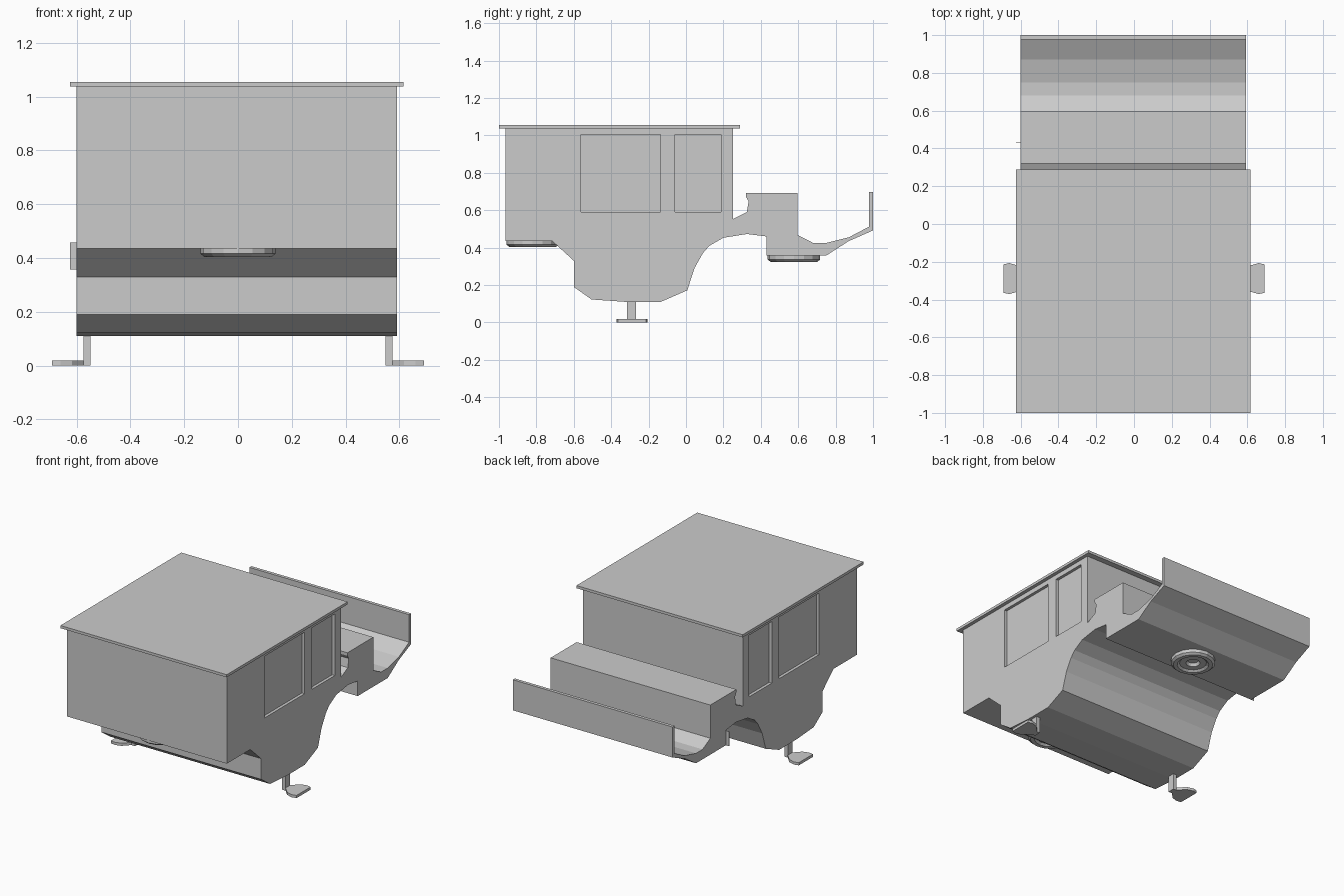
import bpy, bmesh, math

if "Cube" in bpy.data.objects:
    bpy.data.objects.remove(bpy.data.objects["Cube"], do_unlink=True)

grey = bpy.data.materials.new("plain grey")
grey.use_nodes = True
grey.diffuse_color = (0.6, 0.6, 0.6, 1)
grey.node_tree.nodes["Principled BSDF"].inputs["Base Color"].default_value = (0.6, 0.6, 0.6, 1)


def finish(name, bm):
    bmesh.ops.recalc_face_normals(bm, faces=bm.faces)
    mesh = bpy.data.meshes.new(name)
    bm.to_mesh(mesh)
    bm.free()
    mesh.materials.append(grey)
    obj = bpy.data.objects.new(name, mesh)
    bpy.context.collection.objects.link(obj)
    return obj


def extrude(name, points, offset):
    """Extrude a closed 3D outline by an offset vector."""
    bm = bmesh.new()
    face = bm.faces.new([bm.verts.new(p) for p in points])
    top = bmesh.ops.extrude_face_region(bm, geom=[face])["geom"]
    bmesh.ops.translate(bm, vec=offset, verts=[v for v in top if isinstance(v, bmesh.types.BMVert)])
    return finish(name, bm)


def box(name, x, y, z):
    outline = [(x[0], y[0], z[0]), (x[1], y[0], z[0]), (x[1], y[1], z[0]), (x[0], y[1], z[0])]
    return extrude(name, outline, (0, 0, z[1] - z[0]))


def lathe(name, profile, y, z, sides=16):
    """Spin an open (radius, height) profile round a vertical axis."""
    bm = bmesh.new()
    rings = []
    for r, h in profile:
        rings.append([bm.verts.new((r * math.cos(a), y + r * math.sin(a), z + h))
                      for a in (2 * math.pi * i / sides for i in range(sides))])
    for a, b in zip(rings, rings[1:]):
        for i in range(sides):
            j = (i + 1) % sides
            bm.faces.new((a[i], a[j], b[j], b[i]))
    bm.faces.new(rings[-1])
    bm.faces.new(rings[0])
    return finish(name, bm)


LEFT, RIGHT = 0.592, -0.6

# Body: one side profile (y, z) covering cab, belly, wheel arch, rear box and tray
profile = [
    (-0.965, 1.04), (-0.965, 0.435), (-0.715, 0.435), (-0.6, 0.33), (-0.6, 0.19),
    (-0.505, 0.123), (-0.32, 0.11), (-0.135, 0.11), (0.007, 0.172), (0.045, 0.29),
    (0.09, 0.37), (0.125, 0.41), (0.2, 0.453), (0.325, 0.473), (0.43, 0.46),
    (0.43, 0.358), (0.75, 0.358), (0.87, 0.435), (1.0, 0.492), (1.0, 0.698),
    (0.978, 0.698), (0.978, 0.512), (0.87, 0.455), (0.75, 0.425), (0.68, 0.425),
    (0.597, 0.468), (0.597, 0.692), (0.32, 0.692), (0.32, 0.672), (0.335, 0.648),
    (0.325, 0.59), (0.25, 0.552), (0.25, 1.04)]
body = extrude("body", [(RIGHT, y, z) for y, z in profile], (LEFT - RIGHT, 0, 0))

# Window recesses on both sides
cutters = []
for y in ((-0.562, -0.135), (-0.058, 0.187)):
    for x in ((LEFT - 0.02, LEFT + 0.1), (RIGHT - 0.1, RIGHT + 0.02)):
        cutter = box("window_cutter", x, y, (0.59, 1.005))
        cutter.hide_render = True
        cutters.append(cutter)
        mod = body.modifiers.new("window", 'BOOLEAN')
        mod.operation = 'DIFFERENCE'
        mod.solver = 'EXACT'
        mod.object = cutter
bpy.context.view_layer.update()
baked = bpy.data.meshes.new_from_object(body.evaluated_get(bpy.context.evaluated_depsgraph_get()))
body.modifiers.clear()
body.data = baked
for cutter in cutters:
    bpy.data.objects.remove(cutter, do_unlink=True)

# Overhanging roof
box("roof", (-0.625, 0.616), (-1.0, 0.288), (1.037, 1.055))

# Thin flange at the front of the rear tray
box("tray_flange", (-0.624, RIGHT + 0.01), (0.43, 0.432), (0.358, 0.457))

# Round mounting plates underneath
ring = [(0.14, 0.01), (0.14, -0.022), (0.125, -0.034), (0.1, -0.034),
        (0.085, -0.022), (0.045, -0.022), (0.035, -0.002)]
lathe("front_mount", ring, -0.82, 0.438)
lathe("rear_mount", ring, 0.577, 0.358)

# Side steps: a hanging post with a flared foot plate
half = [(0.572, 0.022), (0.618, 0.07), (0.66, 0.082), (0.692, 0.075)]
for side, label in ((1, "left"), (-1, "right")):
    box(label + "_step_post", sorted((side * 0.548, side * 0.574)), (-0.315, -0.268), (0, 0.13))
    outline = [(side * x, -0.289 + w, 0) for x, w in half]
    outline += [(side * x, -0.289 - w, 0) for x, w in reversed(half)]
    extrude(label + "_step_plate", outline, (0, 0, 0.018))
